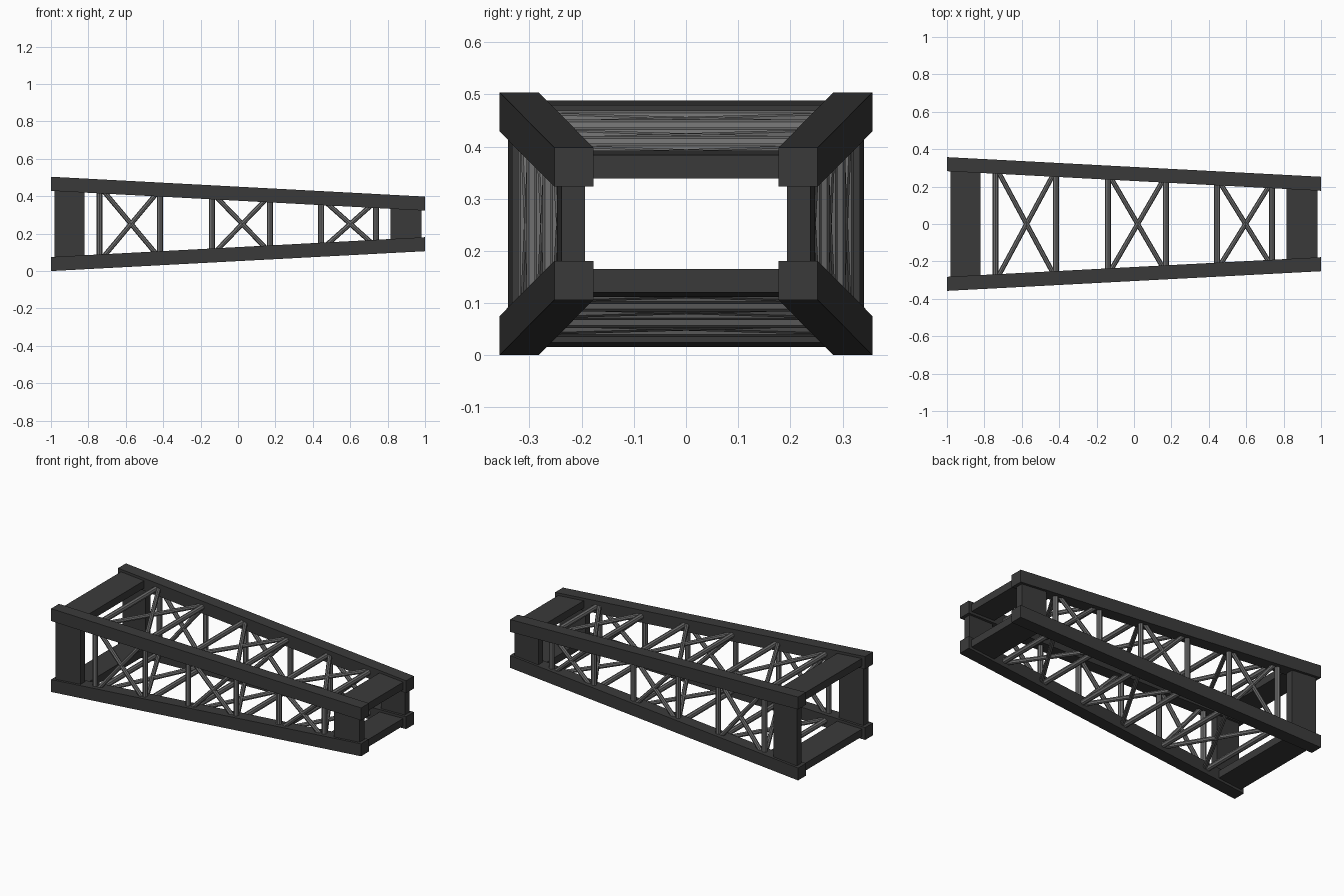
import bpy, bmesh, math
from mathutils import Vector, Matrix

if "Cube" in bpy.data.objects:
    bpy.data.objects.remove(bpy.data.objects["Cube"])

ZC, S = 0.252, 0.075          # centre height, chord thickness
half_w = lambda x: 0.305 - 0.0525 * x   # outer half width of truss at x
half_h = lambda x: 0.199 - 0.053 * x    # outer half height of truss at x
cy = lambda x: half_w(x) - S / 2        # chord centre lines
cz = lambda x: half_h(x) - S / 2


def material(name, v):
    m = bpy.data.materials.new(name)
    m.diffuse_color = (v, v, v, 1)
    m.use_nodes = True
    m.node_tree.nodes["Principled BSDF"].inputs["Base Color"].default_value = m.diffuse_color
    return m


DARK = material("dark steel", 0.042)
GREY = material("grey steel", 0.16)


def finish(bm, name, mat):
    bmesh.ops.recalc_face_normals(bm, faces=bm.faces)
    me = bpy.data.meshes.new(name)
    bm.to_mesh(me)
    bm.free()
    me.materials.append(mat)
    ob = bpy.data.objects.new(name, me)
    bpy.context.collection.objects.link(ob)


def loft(name, rects, mat):
    """Solid between two rectangles (x, y0, y1, z0, z1)."""
    bm = bmesh.new()
    a, b = [[bm.verts.new((x, y, z + ZC)) for y, z in
             ((y0, z0), (y1, z0), (y1, z1), (y0, z1))] for x, y0, y1, z0, z1 in rects]
    bm.faces.new(a)
    bm.faces.new(b)
    for i in range(4):
        j = (i + 1) % 4
        bm.faces.new((a[i], a[j], b[j], b[i]))
    finish(bm, name, mat)


def rod(name, p, q, r):
    """Eight-sided tube between two points."""
    p, q = Vector(p), Vector(q)
    d = q - p
    bm = bmesh.new()
    bmesh.ops.create_cone(bm, cap_ends=True, segments=8, radius1=r, radius2=r, depth=d.length,
                          matrix=Matrix.Translation((p + q) / 2 + Vector((0, 0, ZC)))
                          @ d.to_track_quat('Z', 'Y').to_matrix().to_4x4())
    finish(bm, name, GREY)


# four tapering corner chords
for sy in (-1, 1):
    for sz in (-1, 1):
        loft("corner_chord", [(x, sy * cy(x) - S / 2, sy * cy(x) + S / 2,
                               sz * cz(x) - S / 2, sz * cz(x) + S / 2) for x in (-1, 1)], DARK)

T = 0.0225                    # end plate half thickness
bays = ((-0.74, -0.418), (-0.14, 0.17), (0.445, 0.738))
for s in (-1, 1):
    # end plates joining the chords
    for xs in ((-0.98, -0.82), (0.815, 0.98)):
        loft("side_end_plate", [(x, s * cy(x) - T, s * cy(x) + T, -cz(x), cz(x)) for x in xs], DARK)
        loft("flat_end_plate", [(x, -cy(x), cy(x), s * cz(x) - T, s * cz(x) + T) for x in xs], DARK)
    # lattice posts and crossed braces on all four sides
    for x0, x1 in bays:
        side = lambda x, t: (x, s * cy(x), t * cz(x))
        flat = lambda x, t: (x, t * cy(x), s * cz(x))
        for kind, f in (("side", side), ("flat", flat)):
            for x in (x0, x1):
                rod(kind + "_post", f(x, -1), f(x, 1), 0.016)
            for t in (-1, 1):
                rod(kind + "_cross_brace", f(x0, -t), f(x1, t), 0.013)
